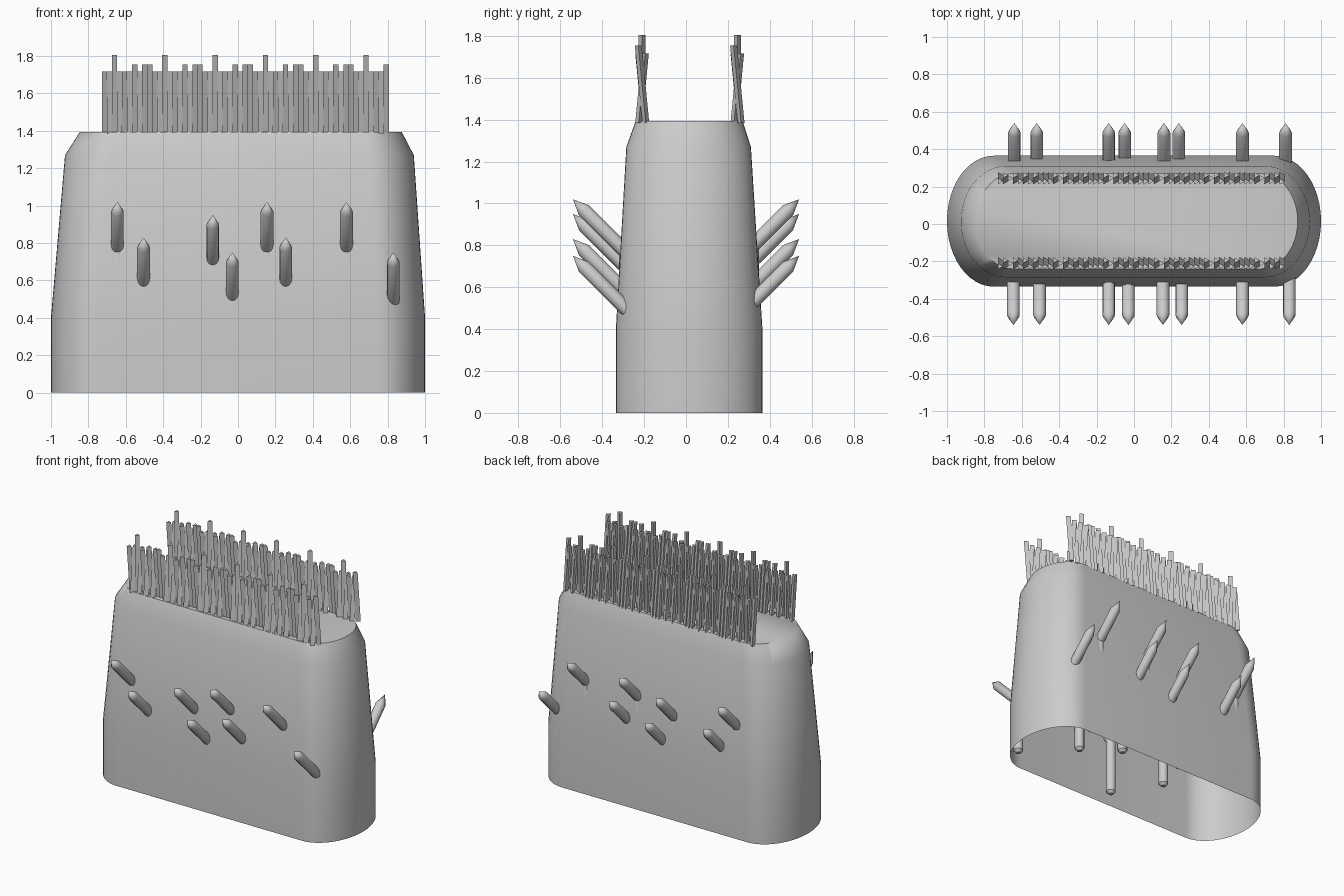
import bpy, bmesh, math
from mathutils import Vector

if "Cube" in bpy.data.objects:
    bpy.data.objects.remove(bpy.data.objects["Cube"])


def finish(bm, name, angle):
    bmesh.ops.recalc_face_normals(bm, faces=bm.faces)
    me = bpy.data.meshes.new(name)
    bm.to_mesh(me)
    bm.free()
    ob = bpy.data.objects.new(name, me)
    bpy.context.collection.objects.link(ob)
    bpy.ops.object.select_all(action='DESELECT')
    ob.select_set(True)
    bpy.context.view_layer.objects.active = ob
    bpy.ops.object.shade_smooth_by_angle(angle=math.radians(angle))
    return ob


def bridge(bm, rings):
    n = len(rings[0])
    for a, b in zip(rings, rings[1:]):
        for i in range(n):
            bm.faces.new((a[i], a[(i + 1) % n], b[(i + 1) % n], b[i]))


# Tapered body shell with rounded ends, open underneath
def body_ring(bm, x0, x1, y0, y1, z, rx, steps=12):
    ry, cy = (y1 - y0) / 2, (y0 + y1) / 2
    pts = []
    for k in range(2 * steps + 1):
        a = -math.pi / 2 + math.pi * k / (2 * steps)
        pts.append((x1 - rx + rx * math.cos(a), cy + ry * math.sin(a), z))
    for k in range(2 * steps + 1):
        a = math.pi / 2 + math.pi * k / (2 * steps)
        pts.append((x0 + rx + rx * math.cos(a), cy + ry * math.sin(a), z))
    return [bm.verts.new(p) for p in pts]


bm = bmesh.new()
rings = [body_ring(bm, *p) for p in (
    (-1.0, 1.0, -0.335, 0.365, 0.0, 0.25),
    (-1.0, 1.0, -0.335, 0.365, 0.4, 0.25),
    (-0.925, 0.94, -0.285, 0.31, 1.27, 0.24),
    (-0.845, 0.875, -0.24, 0.27, 1.395, 0.2))]
bridge(bm, rings)
bm.faces.new(rings[-1])
finish(bm, "body_shell", 60)


# Pointed pipes: vertical inside the shell, bent 45 degrees outwards
def pipe(name, x, tip_y, bend_y, tip_z, low_z, r=0.034, n=12):
    s = 1 if tip_y > 0 else -1
    tip = Vector((x, tip_y, tip_z))
    out = Vector((0, s, 1)).normalized()
    bend = Vector((x, bend_y, tip_z - abs(tip_y - bend_y)))
    mid = Vector((0, s * math.sin(math.pi / 8), math.cos(math.pi / 8)))
    up = Vector((0, 0, 1))
    base = Vector((x, bend_y, low_z))
    path = [(base, up, r * 0.5), (base + up * 0.02, up, r),
            (bend - up * 0.02, up, r), (bend, mid, r),
            (bend + out * 0.02, out, r), (tip - out * 0.075, out, r)]
    bm = bmesh.new()
    side = Vector((1, 0, 0))
    rings = []
    for c, d, rad in path:
        v = d.cross(side)
        rings.append([bm.verts.new(c + rad * (side * math.cos(t) + v * math.sin(t)))
                      for t in (2 * math.pi * i / n for i in range(n))])
    bridge(bm, rings)
    bm.faces.new(rings[0])
    top = bm.verts.new(tip)
    for i in range(n):
        bm.faces.new((rings[-1][i], rings[-1][(i + 1) % n], top))
    finish(bm, name, 35)


tips = [1.02, 0.83, 0.95, 0.75, 1.02, 0.83, 1.02, 0.75]
lows = {1.02: 0.5, 0.95: 0.43, 0.83: 0.3, 0.75: 0.06}
front_x = [-0.645, -0.505, -0.135, -0.03, 0.155, 0.255, 0.58, 0.83]
back_x = [-0.64, -0.52, -0.135, -0.05, 0.16, 0.24, 0.58, 0.81]
for i, z in enumerate(tips):
    inset = 0.05 if abs(front_x[i]) > 0.8 else 0
    pipe(f"front_pipe_{i}", front_x[i], -0.54, -0.285 + inset / 2, z, lows[z])
    pipe(f"back_pipe_{i}", back_x[i], 0.54, 0.315 - inset / 2, z, lows[z])


# Two rows of thin three-sided bristles, leaning alternately
def bristle_row(name, y):
    bm = bmesh.new()
    for i in range(-2, 55):
        k = i % 10
        x = -0.665 + 0.0269 * i
        if k == 0:
            h, lean = 1.805, 0
        elif k in (4, 6, 7):
            h, lean = 1.755, -0.018
        else:
            h, lean = 1.717, 0.016 if i % 2 else -0.016
        rings = []
        for z, dy in ((1.385, -lean), (h, lean)):
            rings.append([bm.verts.new((x + 0.019 * math.cos(t), y + dy + 0.019 * math.sin(t), z))
                          for t in (0, 2 * math.pi / 3, 4 * math.pi / 3)])
        bridge(bm, rings)
        bm.faces.new(rings[0])
        bm.faces.new(rings[1])
    finish(bm, name, 30)


bristle_row("front_bristles", -0.21)
bristle_row("back_bristles", 0.245)
